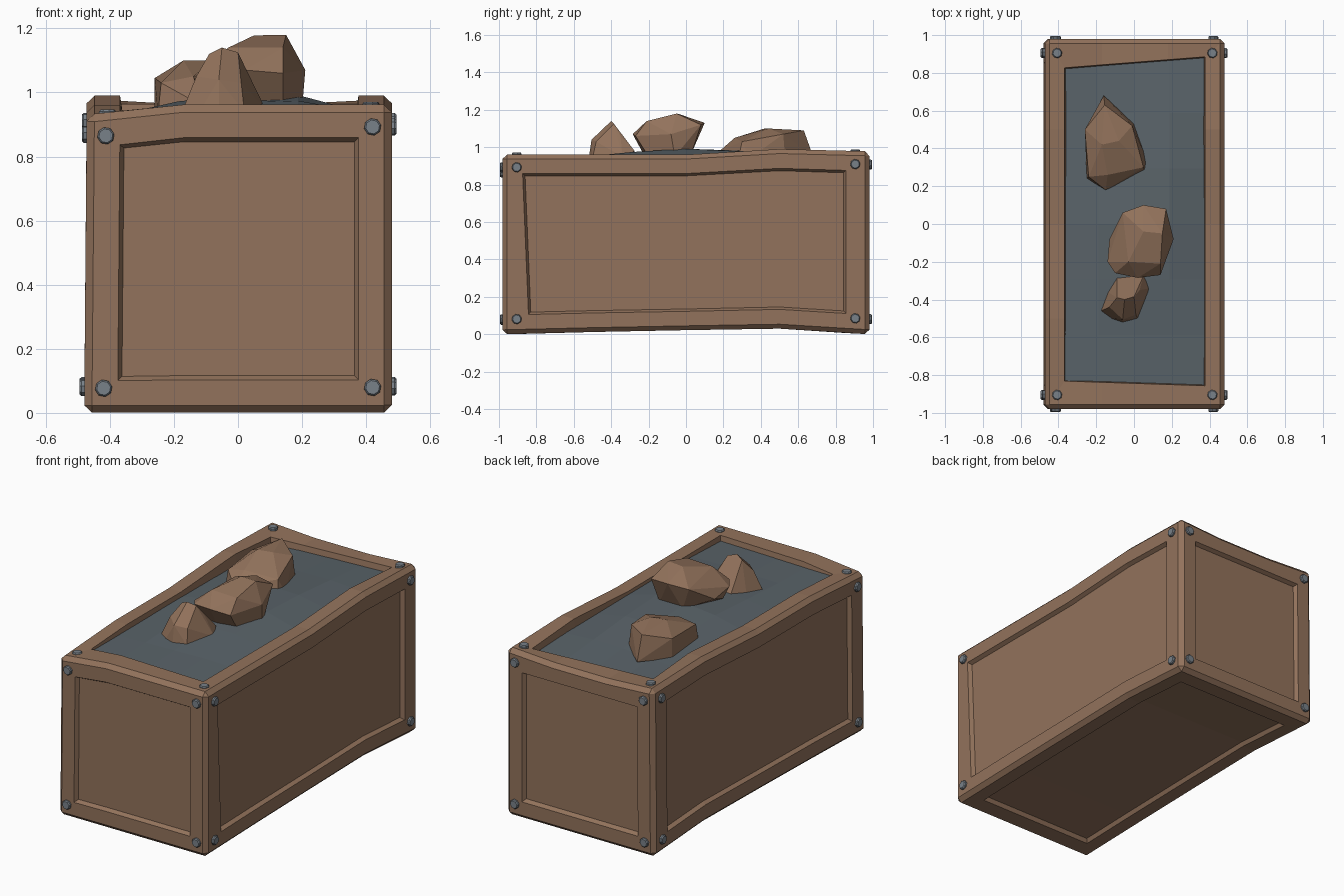
import bpy, bmesh, math, random
from mathutils import Vector, Matrix

if "Cube" in bpy.data.objects:
    bpy.data.objects.remove(bpy.data.objects["Cube"])

random.seed(4)


def material(name, rgb):
    m = bpy.data.materials.new(name)
    m.diffuse_color = (*rgb, 1)
    m.use_nodes = True
    m.node_tree.nodes["Principled BSDF"].inputs["Base Color"].default_value = m.diffuse_color
    return m


WOOD = material("warm brown", (0.290, 0.170, 0.106))
SLATE = material("dark slate", (0.100, 0.124, 0.140))
STEEL = material("bolt grey", (0.19, 0.22, 0.25))

HX, HY, H = 0.48, 0.98, 0.97


def interp(v, pts):
    for (a, p), (b, q) in zip(pts, pts[1:]):
        if v <= b:
            return p + (q - p) * max(0, v - a) / (b - a)
    return pts[-1][1]


def warp(p):
    """Hand-hewn wobble of the whole crate."""
    x, y, z = p
    low = interp(y, [(-0.98, 0), (-0.5, 0.012), (0, 0.022), (0.5, 0.03), (0.98, 0)])
    top = interp(y, [(-0.98, -0.008), (0, -0.01), (0.5, 0.02), (0.98, 0.008)])
    t = z / H
    dz = low * (1 - t) + top * t
    if y < -0.5 and x < -0.17:   # sagging front left corner
        dz -= 0.03 * t * min(1, (-0.17 - x) / 0.25) * (-0.5 - y) / 0.48
    if abs(x) < 0.4 and y > 0.8:  # sagging back rim
        dz -= 0.016 * t
    dx = 0.008 * t if x < -0.3 else 0
    dy = 0
    if 0.8 < abs(y) < 0.9:        # wider end boards
        dy = -0.02 * math.copysign(1, y)
        if abs(x) < 0.39 and 0.85 < z:           # skewed top opening
            dy += 0.028 * x / 0.36 if y > 0 else 0.012 - 0.012 * x / 0.36
        if x > 0.43 and y < 0:                   # skewed side panel
            dy += 0.018 - 0.04 * t
    return Vector((x + dx, y + dy, z + dz))


def finish(bm, name, mat):
    bmesh.ops.recalc_face_normals(bm, faces=bm.faces[:])
    me = bpy.data.meshes.new(name)
    bm.to_mesh(me)
    bm.free()
    me.materials.append(mat)
    ob = bpy.data.objects.new(name, me)
    bpy.context.collection.objects.link(ob)
    return ob


# Crate: bevelled box with a recessed panel on every side
bm = bmesh.new()
bmesh.ops.create_cube(bm, size=2)
for v in bm.verts:
    v.co = Vector((v.co.x * HX, v.co.y * HY, (v.co.z + 1) * H / 2))
bmesh.ops.bevel(bm, geom=bm.edges[:], offset=0.024, segments=1, affect='EDGES', profile=0.5)
bm.normal_update()
panels = [f for f in bm.faces if max(abs(c) for c in f.normal) > 0.99]
bmesh.ops.inset_individual(bm, faces=panels, thickness=0.08, depth=0, use_even_offset=True)
bmesh.ops.inset_individual(bm, faces=panels, thickness=0.013, depth=-0.022, use_even_offset=True)
for f in panels:
    if f.normal.z > 0.9:
        for v in f.verts:
            v.co.z -= 0.06
for axis, cuts in ((0, (-0.17, 0.18)), (1, (-0.5, 0, 0.5)), (2, (0.49,))):
    for c in cuts:
        n = Vector((0, 0, 0))
        n[axis] = 1
        bmesh.ops.bisect_plane(bm, geom=bm.verts[:] + bm.edges[:] + bm.faces[:],
                               plane_co=n * c, plane_no=n, dist=1e-5)
for v in bm.verts:
    v.co = warp(v.co)
finish(bm, "crate", WOOD)

# Slate fill: low mound inside the rim
bm = bmesh.new()
bmesh.ops.create_grid(bm, x_segments=4, y_segments=6, size=1)
for v in bm.verts:
    edge = max(abs(v.co.x), abs(v.co.y)) > 0.99
    x, y = v.co.x * 0.375, v.co.y * 0.88
    bump = max(0, 1 - ((x - 0.1) / 0.45) ** 2) * max(0, 1 - ((y - 0.05) / 0.75) ** 2)
    z = 0.93 + 0.06 * bump + (0 if edge else random.uniform(-0.008, 0.008))
    if edge:
        z = min(z, 0.942)
    v.co = (x, y, z)
finish(bm, "slate_fill", SLATE)


# Bolts: eight-sided heads at the corners of the sides and the top
def bolt(name, pos, normal):
    bm = bmesh.new()
    bmesh.ops.create_cone(bm, cap_ends=True, segments=8, radius1=0.027, radius2=0.027,
                          depth=0.024, matrix=Matrix.Translation((0, 0, -0.003)))
    top = max(bm.faces, key=lambda f: f.calc_center_median().z)
    bmesh.ops.inset_individual(bm, faces=[top], thickness=0.005, depth=0.006)
    rot = Vector((0, 0, 1)).rotation_difference(Vector(normal)).to_matrix().to_4x4()
    bm.transform(Matrix.Translation(warp(Vector(pos))) @ rot @ Matrix.Rotation(0.2, 4, 'Z'))
    finish(bm, name, STEEL)


for s in (-1, 1):
    for t in (-1, 1):
        for z in (0.08, 0.9):
            bolt("end_bolt", (t * 0.42, s * HY, z), (0, s, 0))
            bolt("side_bolt", (s * HX, t * 0.905, z), (s, 0, 0))
        bolt("top_bolt", (s * 0.415, t * 0.905, H - 0.006), (0, 0, 1))

# Rocks: convex boulders resting on the fill
ROCKS = {
    "flat_rock": [(-.16, .68, .95), (-.26, .5, .93), (-.25, .24, .93), (-.15, .18, .98),
                  (.06, .28, .94), (.07, .34, .94), (0, .53, .94), (-.155, .63, 1.09),
                  (-.26, .5, 1.045), (-.17, .42, 1.10), (-.08, .44, 1.10), (-.01, .52, 1.07),
                  (-.24, .25, 1.03), (-.14, .26, 1.05), (.05, .3, 1.03)],
    "large_rock": [(-.10, -.2, .97), (.02, -.22, .95), (.14, -.2, .95), (.2, -.06, .95),
                   (.15, .03, .97), (0, .03, .97), (-.13, -.08, 1.02), (-.14, -.2, 1.05),
                   (-.1, -.26, 1.06), (.02, -.285, 1.07), (.14, -.27, 1.06), (.21, -.08, 1.07),
                   (.17, .08, 1.12), (.05, .10, 1.13), (-.06, .06, 1.11), (-.03, -.2, 1.14),
                   (.05, -.04, 1.178), (.15, -.05, 1.18), (.14, -.21, 1.14)],
    "small_rock": [(-.175, -.46, .94), (-.14, -.36, .94), (-.09, -.28, .95), (.05, -.275, .98),
                   (.085, -.34, .95), (.02, -.5, .94), (-.06, -.52, .94), (-.12, -.5, .94),
                   (-.13, -.44, 1.05), (-.09, -.39, 1.12), (-.05, -.4, 1.14), (0, -.385, 1.125),
                   (.03, -.35, 1.06), (-.06, -.505, 1.04), (.01, -.48, 1.03)],
}
for name, pts in ROCKS.items():
    bm = bmesh.new()
    for p in pts:
        bm.verts.new(p)
    bmesh.ops.convex_hull(bm, input=bm.verts[:])
    loose = [v for v in bm.verts if not v.link_faces]
    bmesh.ops.delete(bm, geom=loose, context='VERTS')
    bmesh.ops.dissolve_limit(bm, angle_limit=math.radians(8), verts=bm.verts[:], edges=bm.edges[:])
    finish(bm, name, WOOD)
